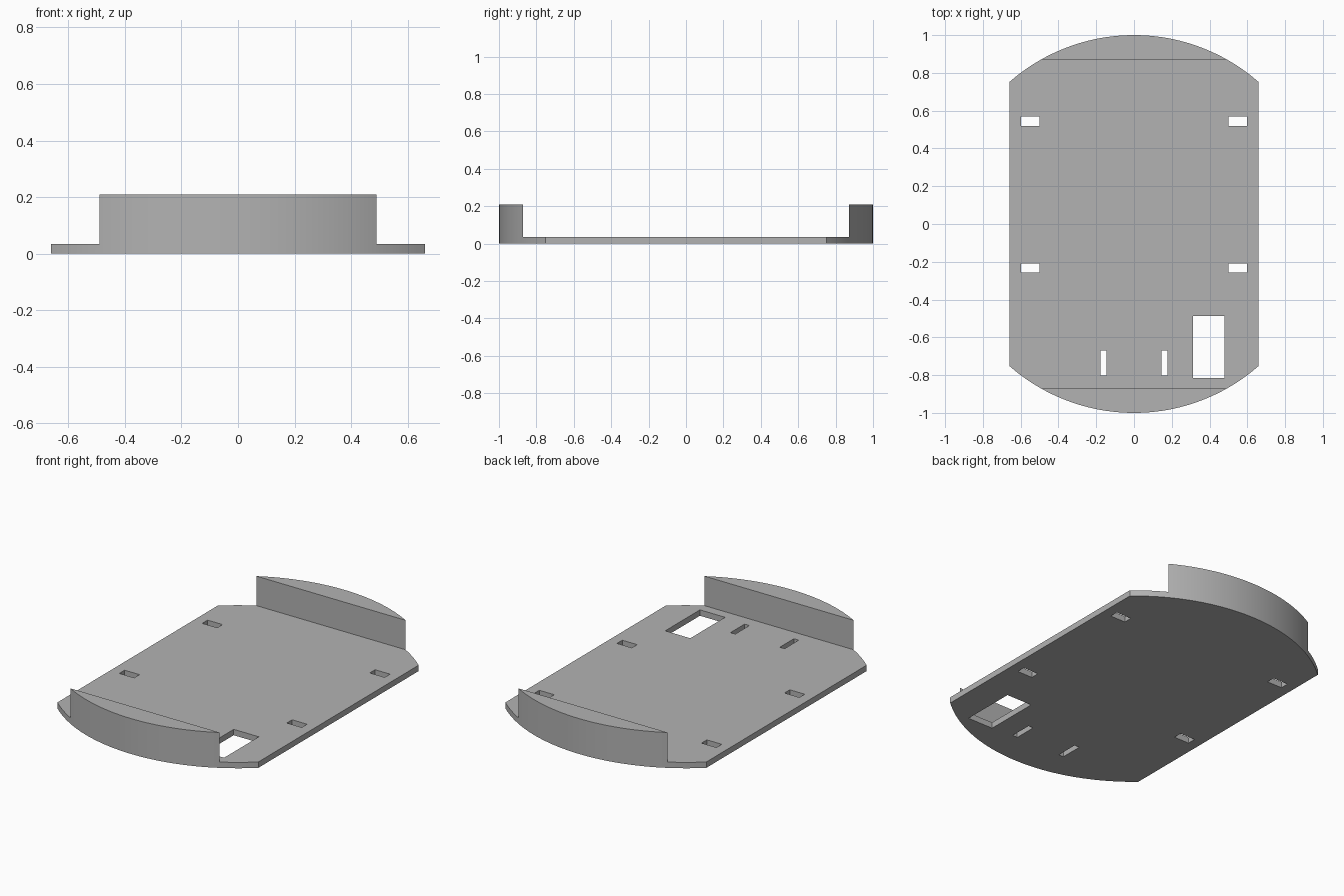
import bpy, bmesh, math
from mathutils import Vector

cube = bpy.data.objects.get("Cube")
if cube:
    bpy.data.objects.remove(cube, do_unlink=True)

RADIUS, HALF_WIDTH = 1.0, 0.66
PLATE_H, BUMPER_H, CHORD_Y = 0.035, 0.21, 0.872
ARC_STEPS = 48

grey = bpy.data.materials.new("plain grey")
grey.use_nodes = True
grey.diffuse_color = (0.45, 0.45, 0.45, 1)
grey.node_tree.nodes["Principled BSDF"].inputs["Base Color"].default_value = grey.diffuse_color


def add_object(name, bm):
    bmesh.ops.recalc_face_normals(bm, faces=bm.faces)
    mesh = bpy.data.meshes.new(name)
    bm.to_mesh(mesh)
    bm.free()
    mesh.materials.append(grey)
    obj = bpy.data.objects.new(name, mesh)
    bpy.context.collection.objects.link(obj)
    return obj


def extrude_up(bm, face, height):
    new = bmesh.ops.extrude_face_region(bm, geom=[face])["geom"]
    verts = [g for g in new if isinstance(g, bmesh.types.BMVert)]
    bmesh.ops.translate(bm, verts=verts, vec=(0, 0, height))
    return next(g for g in new if isinstance(g, bmesh.types.BMFace))


# Base plate outline: a disc with its left and right sides cut straight
half_angle = math.asin(HALF_WIDTH / RADIUS)
bm = bmesh.new()
outline = []
for side in (1, -1):
    for i in range(ARC_STEPS + 1):
        a = half_angle * (1 - 2 * i / ARC_STEPS)
        outline.append(bm.verts.new((side * RADIUS * math.sin(a), side * RADIUS * math.cos(a), 0)))
top = extrude_up(bm, bm.faces.new(outline), PLATE_H)

# Split the top along both chords and raise the end segments as bumpers
for side in (1, -1):
    tops = [f for f in bm.faces if all(v.co.z > PLATE_H / 2 for v in f.verts)]
    geom = tops + list({e for f in tops for e in f.edges}) + list({v for f in tops for v in f.verts})
    bmesh.ops.bisect_plane(bm, geom=geom, plane_co=(0, side * CHORD_Y, 0), plane_no=(0, 1, 0))
ends = [f for f in bm.faces if all(v.co.z > PLATE_H / 2 for v in f.verts)
        and abs(f.calc_center_median().y) > CHORD_Y]
for face in ends:
    extrude_up(bm, face, BUMPER_H - PLATE_H)
# Remove the covered faces left under the raised segments
inner = [f for f in bm.faces if all(abs(v.co.z - PLATE_H) < 1e-5 for v in f.verts)
         and abs(f.calc_center_median().y) > CHORD_Y]
bmesh.ops.delete(bm, geom=inner, context='FACES_ONLY')
chassis = add_object("base_plate_with_bumpers", bm)

# Openings: mounting slots, cable slots and a rectangular window (x, y, width, depth)
openings = [(sx * 0.55, y, 0.098, 0.05) for sx in (1, -1) for y in (0.545, -0.233)]
openings += [(sx * 0.162, -0.737, 0.032, 0.132) for sx in (1, -1)]
openings.append((0.396, -0.651, 0.165, 0.326))
bm = bmesh.new()
for x, y, w, d in openings:
    verts = bmesh.ops.create_cube(bm, size=1)["verts"]
    bmesh.ops.scale(bm, verts=verts, vec=(w, d, 0.2))
    bmesh.ops.translate(bm, verts=verts, vec=Vector((x, y, 0)))
cutter = add_object("opening_cutter", bm)
cutter.hide_render = True

# Cut the openings and drop the cutter
bpy.context.view_layer.objects.active = chassis
chassis.select_set(True)
cut = chassis.modifiers.new("openings", 'BOOLEAN')
cut.operation, cut.solver, cut.object = 'DIFFERENCE', 'EXACT', cutter
bpy.ops.object.modifier_apply(modifier=cut.name)
bpy.data.objects.remove(cutter, do_unlink=True)
bpy.ops.object.shade_smooth_by_angle(angle=math.radians(30))
